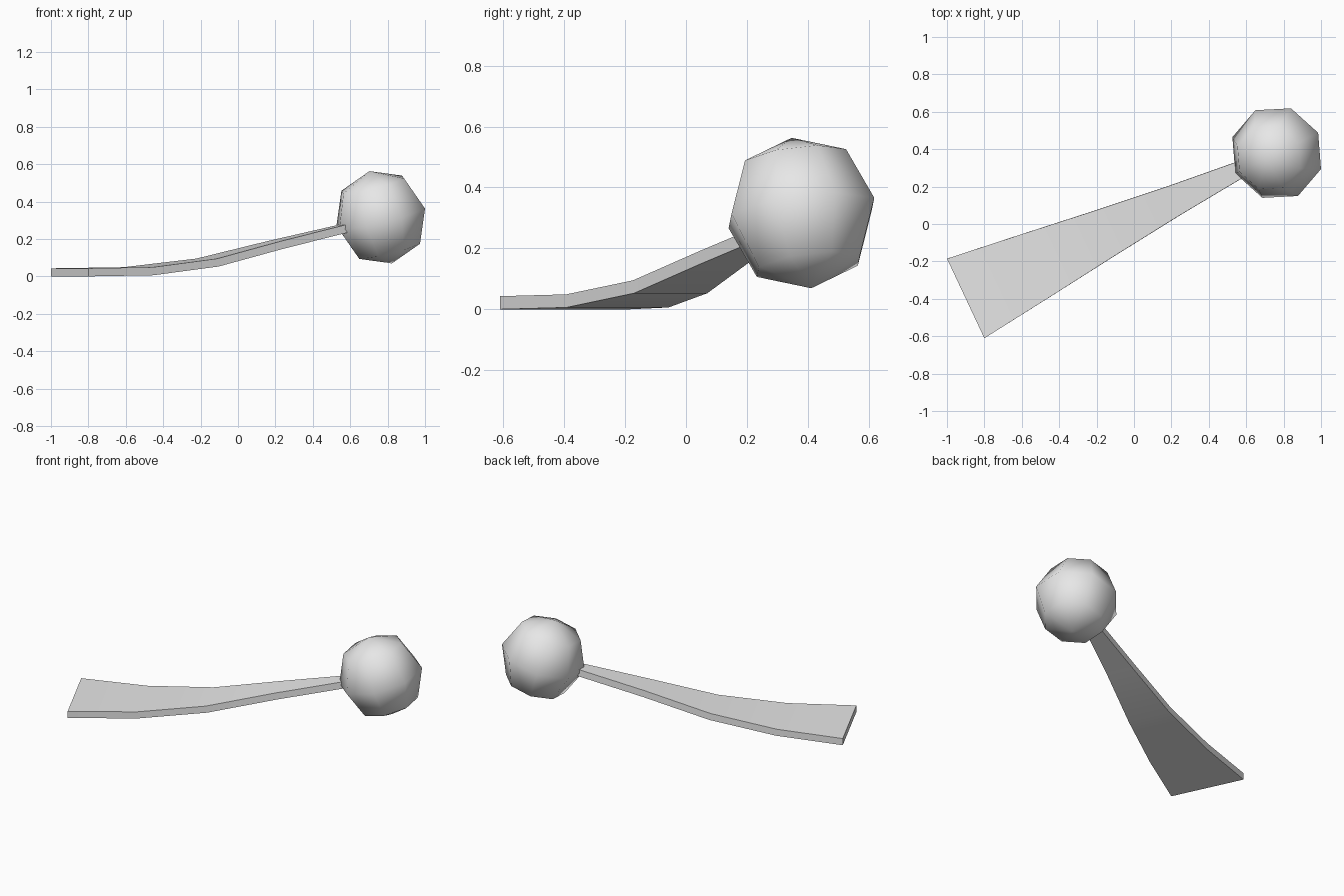
import bpy
import bmesh
import math
from mathutils import Matrix, Vector

cube = bpy.data.objects.get("Cube")
if cube:
    bpy.data.objects.remove(cube, do_unlink=True)

grey = bpy.data.materials.new("light_grey")
grey.use_nodes = True
grey.diffuse_color = (0.8, 0.8, 0.8, 1)
grey.node_tree.nodes["Principled BSDF"].inputs["Base Color"].default_value = (0.8, 0.8, 0.8, 1)


def add_object(name, bm):
    bmesh.ops.recalc_face_normals(bm, faces=bm.faces)
    mesh = bpy.data.meshes.new(name)
    bm.to_mesh(mesh)
    bm.free()
    mesh.materials.append(grey)
    obj = bpy.data.objects.new(name, mesh)
    bpy.context.collection.objects.link(obj)
    bpy.ops.object.select_all(action="DESELECT")
    obj.select_set(True)
    bpy.context.view_layer.objects.active = obj
    return obj


# Ball: coarse sphere with a slightly tilted pole, fully smooth
pole = Vector((-0.0595, -0.032, 0.245)).normalized()
side = Vector((0.2365, -0.086, 0.05))
side = (side - pole * side.dot(pole)).normalized()
tilt = Matrix((side, pole.cross(side), pole)).transposed().to_4x4()
bm = bmesh.new()
bmesh.ops.create_uvsphere(bm, u_segments=8, v_segments=4, radius=0.256,
                          matrix=Matrix.Translation((0.763, 0.379, 0.316)) @ tilt)
add_object("ball", bm)
bpy.ops.object.shade_smooth()

# Handle: flat bar that rises and tapers; stations are (distance, half width, top height)
stations = [(0, 0.235, 0.043), (0.405, 0.185, 0.049), (0.81, 0.133, 0.095),
            (1.215, 0.085, 0.19), (1.62, 0.045, 0.278)]
start = Vector((-0.9, -0.398, 0))
along = Vector((0.905, 0.425, 0)).normalized()
across = Vector((along.y, -along.x, 0))
thickness = 0.043

bm = bmesh.new()
rings = []
for i, (dist, half, height) in enumerate(stations):
    before, after = stations[max(i - 1, 0)], stations[min(i + 1, len(stations) - 1)]
    slope = math.atan2(after[2] - before[2], after[0] - before[0])
    if i == 0:
        slope = 0
    down = along * math.sin(slope) - Vector((0, 0, math.cos(slope)))
    top = start + along * dist + Vector((0, 0, height))
    rings.append([bm.verts.new(top + across * half * s + down * thickness * d)
                  for s, d in ((-1, 0), (1, 0), (1, 1), (-1, 1))])
for a, b in zip(rings, rings[1:]):
    for k in range(4):
        n = (k + 1) % 4
        bm.faces.new((a[k], a[n], b[n], b[k]))
bm.faces.new(rings[0])
bm.faces.new(rings[-1])
add_object("handle", bm)
bpy.ops.object.shade_smooth_by_angle(angle=math.radians(30))
